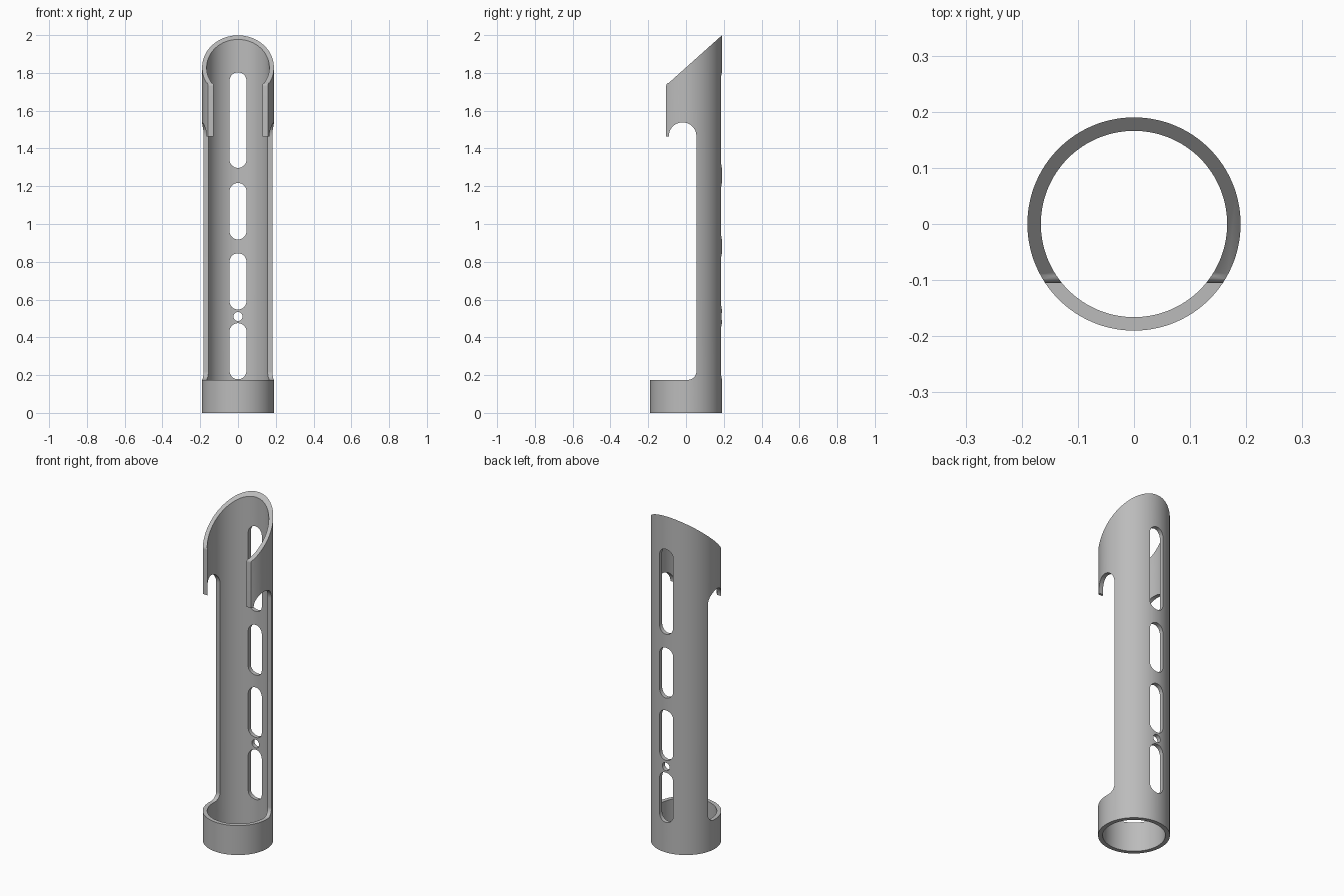
import bpy, bmesh, math
from mathutils import Vector

cube = bpy.data.objects.get("Cube")
if cube:
    bpy.data.objects.remove(cube, do_unlink=True)

OUTER, INNER, HEIGHT, SIDES = 0.19, 0.166, 2.0, 128

grey = bpy.data.materials.new("plain_grey")
grey.use_nodes = True
colour = (0.5, 0.5, 0.5, 1)
grey.diffuse_color = colour
grey.node_tree.nodes["Principled BSDF"].inputs["Base Color"].default_value = colour


def arc(cx, cz, r, start, end, steps=16):
    """Points on an arc, angles in degrees."""
    angles = [math.radians(start + (end - start) * i / steps) for i in range(steps + 1)]
    return [(cx + r * math.cos(a), cz + r * math.sin(a)) for a in angles]


def prism(name, points, direction):
    """Closed solid swept from a loop of 3D points."""
    bm = bmesh.new()
    face = bm.faces.new([bm.verts.new(p) for p in points])
    swept = bmesh.ops.extrude_face_region(bm, geom=[face])["geom"]
    verts = [g for g in swept if isinstance(g, bmesh.types.BMVert)]
    bmesh.ops.translate(bm, verts=verts, vec=Vector(direction))
    bmesh.ops.recalc_face_normals(bm, faces=bm.faces)
    mesh = bpy.data.meshes.new(name)
    bm.to_mesh(mesh)
    bm.free()
    obj = bpy.data.objects.new(name, mesh)
    bpy.context.collection.objects.link(obj)
    obj.hide_render = True
    return obj


def circle(r, z):
    return [(x, y, z) for x, y in arc(0, 0, r, 0, 360, SIDES)[:-1]]


def boolean(target, cutter, operation):
    mod = target.modifiers.new(cutter.name, "BOOLEAN")
    mod.operation, mod.solver, mod.object = operation, "EXACT", cutter
    bpy.context.view_layer.objects.active = target
    bpy.ops.object.modifier_apply(modifier=mod.name)
    bpy.data.objects.remove(cutter, do_unlink=True)


# Hollow tube
tube = prism("slotted_tube", circle(OUTER, 0), (0, 0, HEIGHT))
tube.hide_render = False
boolean(tube, prism("bore", circle(INNER, -0.1), (0, 0, HEIGHT + 0.2)), "DIFFERENCE")

# Side profile: base ring, open front, hooked collar and slanted mouth
side = [(-0.3, -0.1), (0.3, -0.1), (0.3, 2.097), (-0.09, 1.748)]
side += arc(-0.085, 1.73, 0.02, 130, 180, 5)
side += [(-0.105, 1.462), (-0.091, 1.462)]
side += arc(-0.018, 1.465, 0.073, 180, 0, 32)
side += arc(0.01, 0.22, 0.045, 0, -90)
side += [(-0.3, 0.175)]
boolean(tube, prism("side_profile", [(-0.4, y, z) for y, z in side], (0.8, 0, 0)), "INTERSECT")

# Rounded slots through the back wall
for low, high in [(0.178, 0.475), (0.547, 0.845), (0.918, 1.217), (1.297, 1.803)]:
    r = 0.045
    outline = arc(0, high - r, r, 0, 180) + arc(0, low + r, r, 180, 360)
    boolean(tube, prism("slot", [(x, 0.05, z) for x, z in outline], (0, 0.3, 0)), "DIFFERENCE")

# Small round hole between the two lowest slots
hole = arc(0, 0.51, 0.024, 0, 360, 32)[:-1]
boolean(tube, prism("hole", [(x, 0.05, z) for x, z in hole], (0, 0.3, 0)), "DIFFERENCE")

# Colour and shading
tube.data.materials.clear()
tube.data.materials.append(grey)
bpy.ops.object.select_all(action="DESELECT")
tube.select_set(True)
bpy.context.view_layer.objects.active = tube
bpy.ops.object.shade_smooth_by_angle(angle=math.radians(30))
